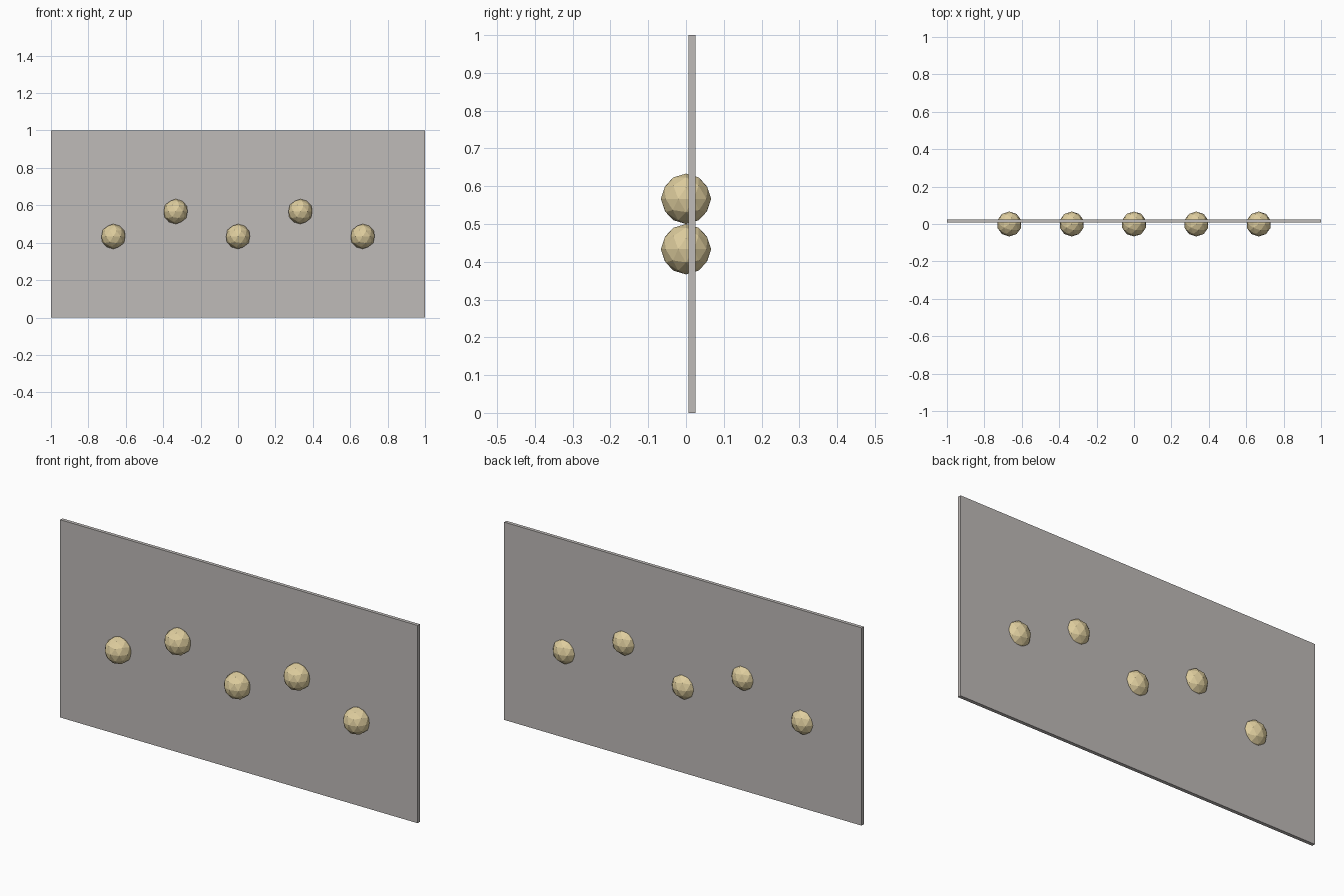
import bpy

if "Cube" in bpy.data.objects:
    bpy.data.objects.remove(bpy.data.objects["Cube"])


def material(name, rgb):
    m = bpy.data.materials.new(name)
    m.diffuse_color = (*rgb, 1.0)
    m.use_nodes = True
    m.node_tree.nodes["Principled BSDF"].inputs["Base Color"].default_value = m.diffuse_color
    return m


grey = material("warm_grey", (0.52, 0.495, 0.48))
sand = material("sand_yellow", (0.73, 0.61, 0.34))

# Thin upright panel, slightly behind the ball centres
bpy.ops.mesh.primitive_cube_add(size=1, location=(0, 0.016, 0.5))
panel = bpy.context.object
panel.name = "panel"
panel.scale = (2.0, 0.0175, 1.0)
bpy.ops.object.transform_apply(location=False, rotation=False, scale=True)
panel.data.materials.append(grey)

# Faceted balls in a zigzag row, poking through both sides of the panel
RADIUS = 1 / 15
for i in range(5):
    x = (i - 2) / 3
    z = 0.5 + (RADIUS if i % 2 else -RADIUS)
    bpy.ops.mesh.primitive_ico_sphere_add(subdivisions=2, radius=RADIUS,
                                          location=(x, 0, z))
    ball = bpy.context.object
    ball.name = f"ball_{i + 1}"
    ball.data.materials.append(sand)
